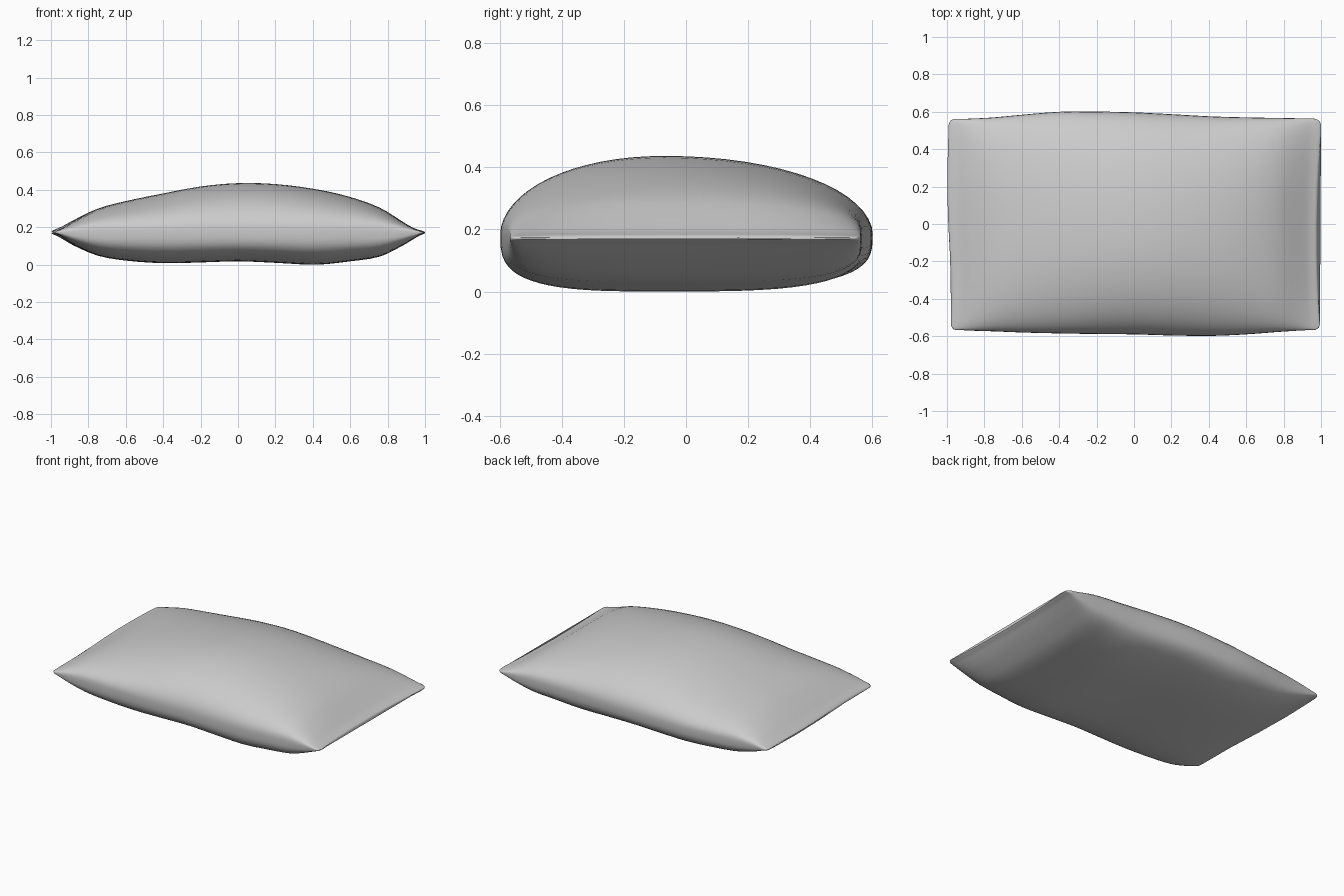
import bpy, bmesh, math

if "Cube" in bpy.data.objects:
    bpy.data.objects.remove(bpy.data.objects["Cube"])

# Stations along the pillow: x, top z, bottom z, front y, back y
STATIONS = [
    (-0.998, 0.176, 0.168, -0.535, 0.530),
    (-0.990, 0.183, 0.163, -0.555, 0.550),
    (-0.970, 0.192, 0.155, -0.566, 0.560),
    (-0.940, 0.205, 0.138, -0.567, 0.562),
    (-0.880, 0.238, 0.103, -0.570, 0.563),
    (-0.750, 0.300, 0.048, -0.574, 0.570),
    (-0.600, 0.340, 0.022, -0.580, 0.584),
    (-0.400, 0.381, 0.008, -0.585, 0.600),
    (-0.200, 0.418, 0.012, -0.588, 0.601),
    (0.000, 0.436, 0.018, -0.590, 0.597),
    (0.200, 0.431, 0.010, -0.596, 0.587),
    (0.420, 0.403, 0.000, -0.598, 0.575),
    (0.600, 0.362, 0.018, -0.590, 0.570),
    (0.760, 0.305, 0.043, -0.578, 0.567),
    (0.880, 0.235, 0.098, -0.570, 0.565),
    (0.940, 0.200, 0.133, -0.567, 0.563),
    (0.970, 0.188, 0.152, -0.566, 0.562),
    (0.992, 0.181, 0.163, -0.555, 0.550),
    (1.000, 0.175, 0.168, -0.535, 0.530),
]
SEG = 64
SUB = 3


def spline(p0, p1, p2, p3, t):
    # Non-uniform cubic through the stations, with x as parameter
    x0, x1, x2, x3 = p0[0], p1[0], p2[0], p3[0]
    h = x2 - x1
    out = [x1 + h * t]
    for a, b, c, d in list(zip(p0, p1, p2, p3))[1:]:
        m1 = (c - a) / (x2 - x0) * h
        m2 = (d - b) / (x3 - x1) * h
        out.append((2*t**3 - 3*t*t + 1) * b + (t**3 - 2*t*t + t) * m1
                   + (3*t*t - 2*t**3) * c + (t**3 - t*t) * m2)
    return out


def ring(s):
    x, top, bot, yf, yb = s
    e = abs(x) ** 5
    edge = 0.185 + (0.172 - 0.185) * e          # height of the widest line
    edge = min(max(edge, bot + 0.003), top - 0.003)
    mid = -0.07 * (1 - e)                       # crown leans to the front
    pts = []
    for i in range(SEG):
        a = 2 * math.pi * i / SEG
        c, sn = math.cos(a), math.sin(a)
        n = (2.05 if sn > 0 else 3.3) + 2.0 * e
        u = math.copysign(abs(c) ** (2 / n), c)
        v = abs(sn) ** (2 / n)
        y = mid + u * ((yb - mid) if u > 0 else (mid - yf))
        z = edge + v * ((top - edge) if sn > 0 else (bot - edge))
        # Bowed ends
        q = y / 0.55
        if x > 0:
            dx = -0.022 * max(0, 1 - (q + 0.12) ** 2)
        else:
            dx = 0.022 * max(0, 1 - ((q + 0.7) / 0.8) ** 2) + 0.015 * max(0, q - 0.5)
        pts.append((x + dx * abs(x) ** 8, y, z))
    return pts


# Padded pillow body lofted through the stations, pinched into end seams
sections = []
last = len(STATIONS) - 1
for k in range(last):
    p1, p2 = STATIONS[k], STATIONS[k + 1]
    p0 = STATIONS[k - 1] if k else tuple(2*a - b for a, b in zip(p1, p2))
    p3 = STATIONS[k + 2] if k + 2 <= last else tuple(2*b - a for a, b in zip(p1, p2))
    sections += [spline(p0, p1, p2, p3, j / SUB) for j in range(SUB)]
sections.append(STATIONS[last])

bm = bmesh.new()
rings = [[bm.verts.new(p) for p in ring(s)] for s in sections]
for r0, r1 in zip(rings, rings[1:]):
    for i in range(SEG):
        j = (i + 1) % SEG
        bm.faces.new((r0[i], r0[j], r1[j], r1[i]))
bm.faces.new(rings[0])
bm.faces.new(rings[-1][::-1])
bmesh.ops.recalc_face_normals(bm, faces=bm.faces)
me = bpy.data.meshes.new("pillow")
bm.to_mesh(me)
bm.free()
pillow = bpy.data.objects.new("pillow", me)
bpy.context.collection.objects.link(pillow)
bpy.context.view_layer.objects.active = pillow
pillow.select_set(True)
bpy.ops.object.shade_smooth_by_angle(angle=math.radians(50))
